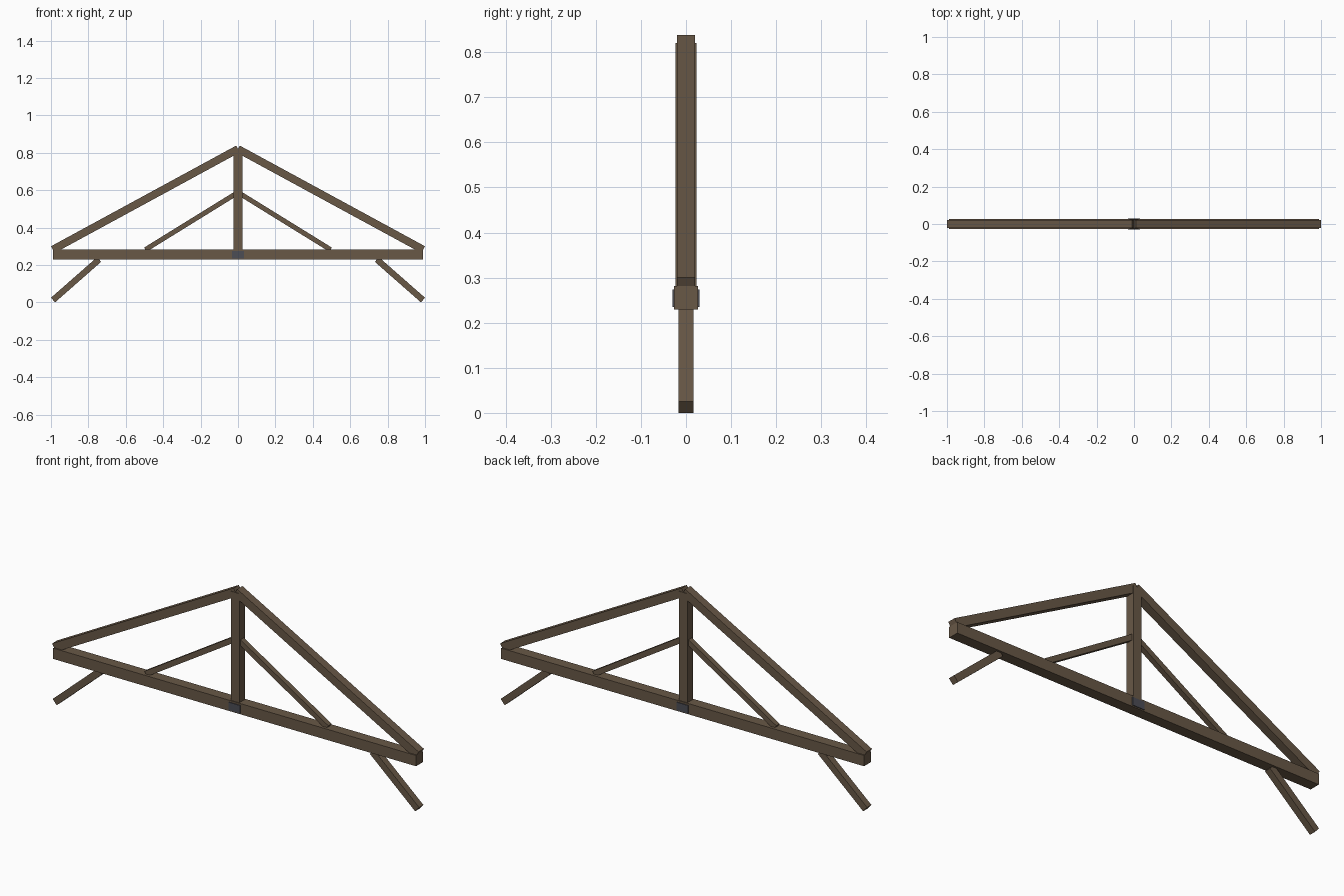
import bpy
import math
from mathutils import Vector

if "Cube" in bpy.data.objects:
    bpy.data.objects.remove(bpy.data.objects["Cube"])


def material(name, rgb):
    m = bpy.data.materials.new(name)
    m.diffuse_color = (*rgb, 1.0)
    m.use_nodes = True
    m.node_tree.nodes["Principled BSDF"].inputs["Base Color"].default_value = m.diffuse_color
    return m


WOOD = material("dark wood", (0.140, 0.098, 0.062))
IRON = material("dark iron", (0.072, 0.074, 0.090))


def box(name, centre, size, mat, tilt=0.0):
    """Box with its size baked in; tilt turns it about the y axis."""
    bpy.ops.mesh.primitive_cube_add(size=1, location=centre, rotation=(0, tilt, 0))
    ob = bpy.context.object
    ob.name = name
    ob.scale = size
    bpy.ops.object.transform_apply(location=False, rotation=False, scale=True)
    ob.data.materials.append(mat)
    return ob


def timber(name, start, end, thick):
    """Square timber between two (x, z) points, ends cut square."""
    a, b = Vector((start[0], 0, start[1])), Vector((end[0], 0, end[1]))
    d = b - a
    return box(name, (a + b) / 2, (d.length, thick, thick), WOOD, -math.atan2(d.z, d.x))


BEAM_TOP, BEAM_BOTTOM = 0.282, 0.229

# Horizontal tie beam
box("tie_beam", (0, 0, (BEAM_TOP + BEAM_BOTTOM) / 2),
    (1.98, 0.053, BEAM_TOP - BEAM_BOTTOM), WOOD)

# Central upright post
box("king_post", (0, 0, (BEAM_TOP + 0.82) / 2), (0.046, 0.046, 0.82 - BEAM_TOP), WOOD)

# Sloping members on both sides
for side, s in (("left", -1), ("right", 1)):
    timber(side + "_rafter", (s * 0.99, BEAM_TOP), (0, 0.82), 0.041)
    timber(side + "_strut", (s * 0.495, BEAM_TOP), (0, 0.588), 0.026)
    timber(side + "_knee_brace", (s * 0.989, 0.0124), (s * 0.7425, BEAM_BOTTOM), 0.033)

# Iron strap plates on the front and back of the beam
for side, s in (("front", -1), ("back", 1)):
    box(side + "_strap", (0, s * 0.0268, 0.254), (0.064, 0.0066, 0.039), IRON)
